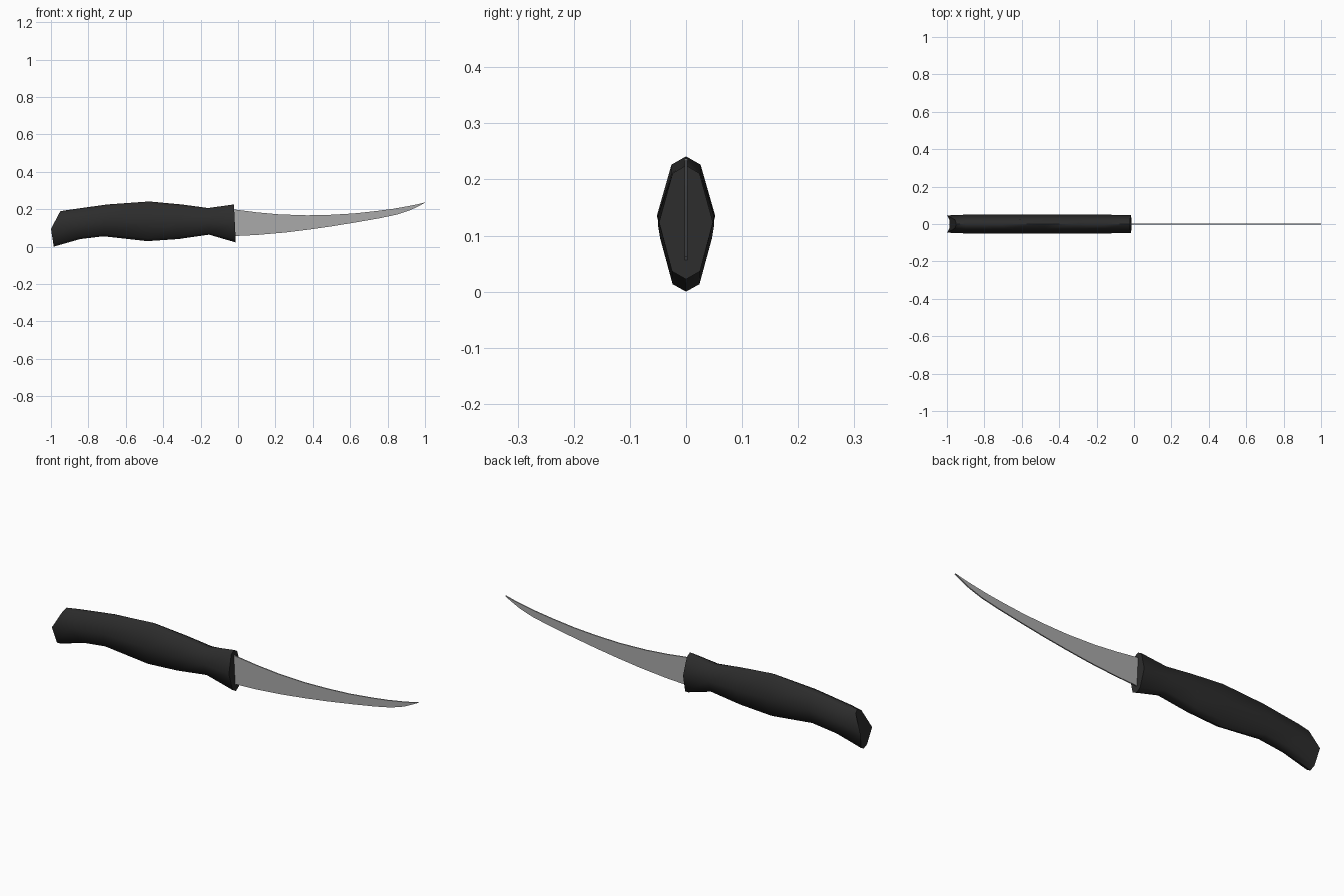
import bpy, bmesh, math

if "Cube" in bpy.data.objects:
    bpy.data.objects.remove(bpy.data.objects["Cube"])


def material(name, value):
    m = bpy.data.materials.new(name)
    m.diffuse_color = (value, value, value, 1)
    m.use_nodes = True
    m.node_tree.nodes["Principled BSDF"].inputs["Base Color"].default_value = m.diffuse_color
    return m


def make_object(name, bm, mat, angle):
    bmesh.ops.recalc_face_normals(bm, faces=bm.faces)
    me = bpy.data.meshes.new(name)
    bm.to_mesh(me)
    bm.free()
    ob = bpy.data.objects.new(name, me)
    bpy.context.collection.objects.link(ob)
    me.materials.append(mat)
    bpy.ops.object.select_all(action='DESELECT')
    ob.select_set(True)
    bpy.context.view_layer.objects.active = ob
    bpy.ops.object.shade_smooth_by_angle(angle=math.radians(angle))
    return ob


def loft(bm, rings):
    """Skin closed rings of points and cap both ends."""
    loops = [[bm.verts.new(p) for p in ring] for ring in rings]
    for a, b in zip(loops, loops[1:]):
        n = len(a)
        for i in range(n):
            j = (i + 1) % n
            bm.faces.new((a[i], a[j], b[j], b[i]))
    bm.faces.new(loops[0])
    bm.faces.new(loops[-1])


black = material("black_handle", 0.025)
steel = material("grey_steel", 0.4)

# Handle: eight-sided stations (top x, top z, bottom x, bottom z, middle x, half width)
stations = [
    (-0.95, 0.189, -0.985, 0.0, -1.0, 0.046),
    (-0.90, 0.197, -0.845, 0.040, -0.90, 0.050),
    (-0.70, 0.225, -0.72, 0.055, -0.71, 0.050),
    (-0.475, 0.241, -0.485, 0.029, -0.48, 0.052),
    (-0.30, 0.225, -0.32, 0.040, -0.31, 0.051),
    (-0.16, 0.206, -0.155, 0.064, -0.158, 0.050),
    (-0.022, 0.225, -0.012, 0.022, -0.017, 0.048),
]
section = [(0, 1), (0.5, 0.86), (1, 0), (0.52, -0.86),
           (0, -1), (-0.52, -0.86), (-1, 0), (-0.5, 0.86)]
rings = []
for tx, tz, bx, bz, mx, w in stations:
    mz, ring = (tz + bz) / 2, []
    for u, v in section:
        ex, ez = (tx, tz) if v > 0 else (bx, bz)
        k = abs(v)
        ring.append((mx + (ex - mx) * k, u * w, mz + (ez - mz) * k))
    rings.append(ring)
bm = bmesh.new()
loft(bm, rings)
make_object("handle", bm, black, 50)

# Blade: thin curved plate (spine x, spine z, edge x, edge z), ending in the tip
profile = [
    (-0.05, 0.202, -0.05, 0.055), (0.10, 0.183, 0.10, 0.062),
    (0.22, 0.172, 0.25, 0.075), (0.37, 0.167, 0.38, 0.091),
    (0.50, 0.170, 0.50, 0.108), (0.62, 0.177, 0.64, 0.131),
    (0.74, 0.190, 0.76, 0.152), (0.83, 0.202, 0.85, 0.171),
    (0.91, 0.216, 0.92, 0.194), (0.96, 0.226, 0.966, 0.216),
    (0.999, 0.236, 1.0, 0.234),
]
t = 0.003
bm = bmesh.new()
loft(bm, [[(sx, -t, sz), (sx, t, sz), (ex, t, ez), (ex, -t, ez)]
          for sx, sz, ex, ez in profile])
make_object("blade", bm, steel, 35)
